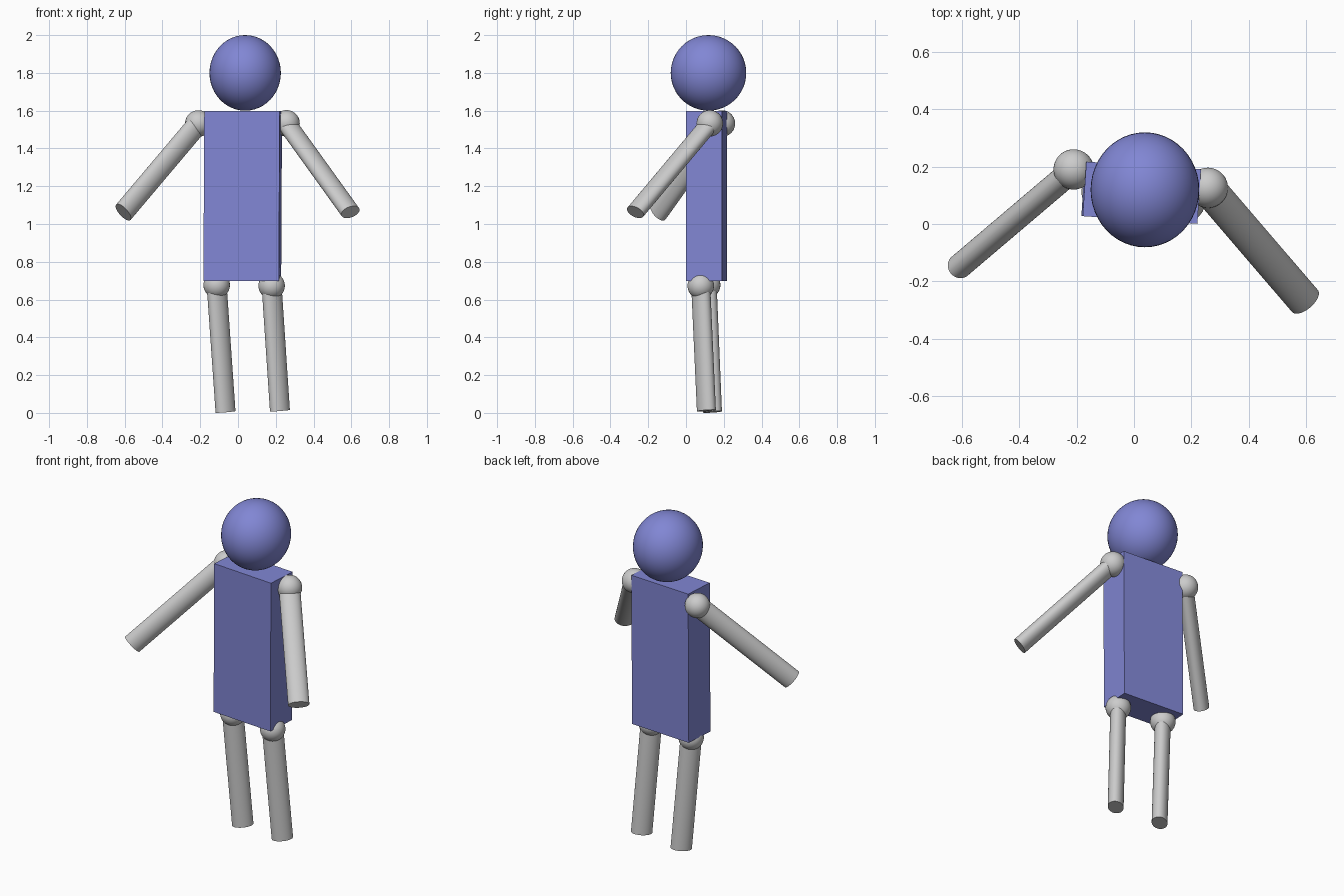
import bpy, math
from mathutils import Vector, Matrix

cube = bpy.data.objects.get("Cube")
if cube:
    bpy.data.objects.remove(cube, do_unlink=True)


def material(name, rgb):
    mat = bpy.data.materials.new(name)
    mat.use_nodes = True
    mat.diffuse_color = (*rgb, 1)
    mat.node_tree.nodes["Principled BSDF"].inputs["Base Color"].default_value = (*rgb, 1)
    return mat


BLUE = material("periwinkle blue", (0.22, 0.24, 0.66))
GREY = material("light grey", (0.60, 0.60, 0.60))


def finish(name, mat, smooth=True):
    obj = bpy.context.object
    obj.name = name
    obj.data.name = name
    obj.data.materials.append(mat)
    if smooth:
        bpy.ops.object.shade_smooth_by_angle(angle=math.radians(40))
    return obj


def ball(name, centre, radii, mat):
    bpy.ops.mesh.primitive_uv_sphere_add(segments=48, ring_count=24, radius=1, location=centre)
    bpy.context.object.scale = radii
    return finish(name, mat)


# Limbs are slightly flattened along this horizontal direction
FLAT = Vector((0.65, -0.76, 0))
WIDE, THIN = 0.059, 0.043


def limb(name, start, end):
    start, end = Vector(start), Vector(end)
    axis = (end - start).normalized()
    thin = (FLAT - axis * FLAT.dot(axis)).normalized()
    wide = thin.cross(axis)
    bpy.ops.mesh.primitive_cylinder_add(vertices=48, radius=1, depth=1)
    cols = (wide * WIDE, thin * THIN, -axis * (end - start).length)
    rot = Matrix(cols).transposed().to_4x4()
    bpy.context.object.data.transform(Matrix.Translation((start + end) / 2) @ rot)
    bpy.context.object.data.update()
    obj = finish(name, GREY)
    # Keep normals pointing outwards whatever the handedness of the frame
    if rot.determinant() < 0:
        obj.data.flip_normals()
    return obj


# Torso: box turned a little about the vertical
bpy.ops.mesh.primitive_cube_add(size=1, location=(0.025, 0.109, 1.148),
                                rotation=(0, math.radians(0.3), math.radians(-3.8)))
bpy.context.object.scale = (0.40, 0.19, 0.90)
finish("torso", BLUE, smooth=False)

# Head
ball("head", (0.038, 0.119, 1.8), (0.189, 0.2, 0.2), BLUE)

# Joints and limbs: joint centre, free end
LIMBS = {
    ("right_shoulder", "right_arm"): ((-0.210, 0.190, 1.532), (-0.607, -0.147, 1.062)),
    ("left_shoulder", "left_arm"): ((0.257, 0.126, 1.533), (0.595, -0.268, 1.063)),
    ("right_hip", "right_leg"): ((-0.113, 0.112, 0.677), (-0.066, 0.140, 0.005)),
    ("left_hip", "left_leg"): ((0.178, 0.078, 0.673), (0.222, 0.108, 0.012)),
}
for (joint_name, limb_name), (start, end) in LIMBS.items():
    ball(joint_name, start, (0.07, 0.07, 0.07), GREY)
    limb(limb_name, start, end)
